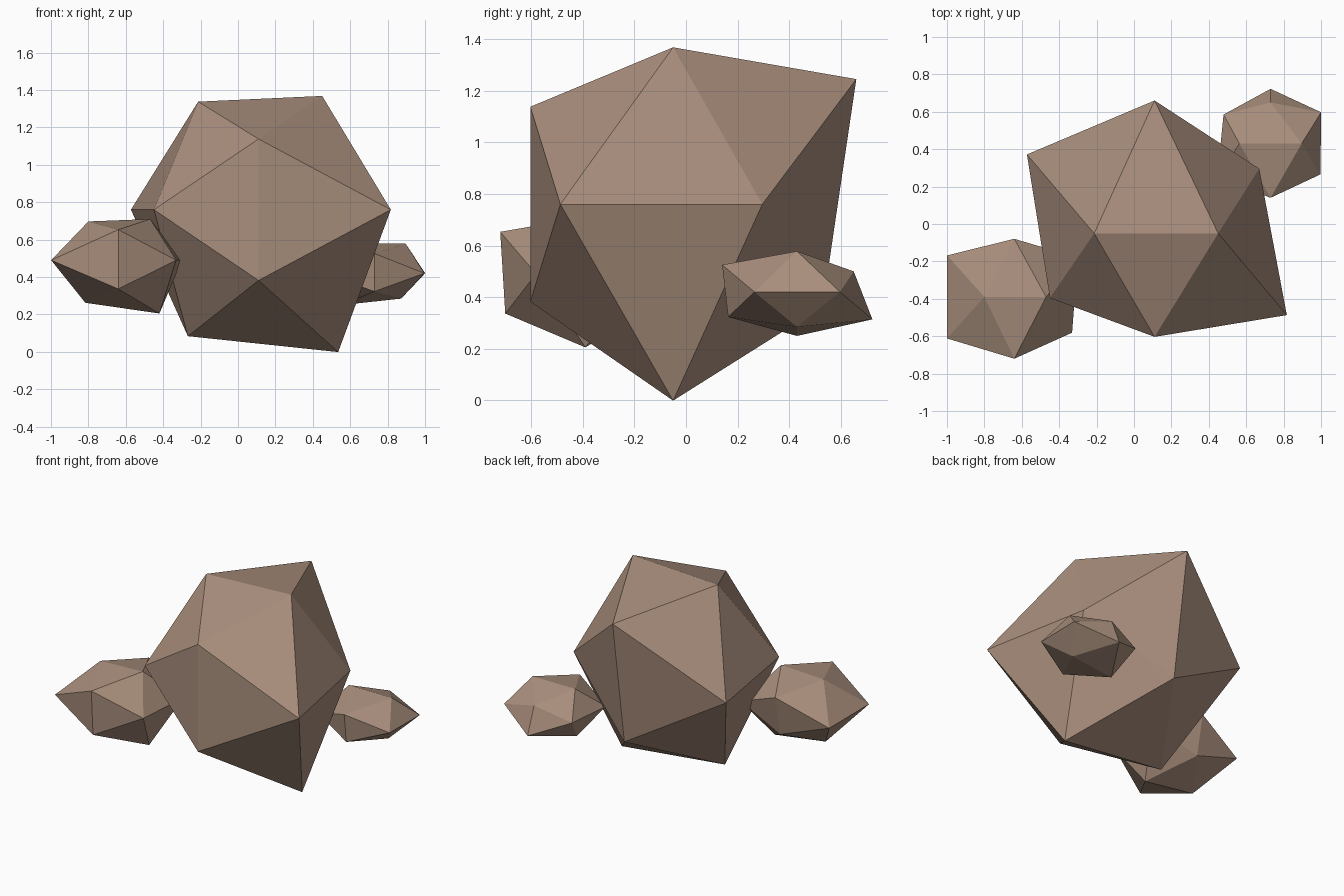
import bpy, bmesh
from mathutils import Vector

if "Cube" in bpy.data.objects:
    bpy.data.objects.remove(bpy.data.objects["Cube"])

PHI = (1 + 5 ** 0.5) / 2

stone = bpy.data.materials.new("brown_stone")
stone.diffuse_color = (0.40, 0.275, 0.205, 1)
stone.use_nodes = True
stone.node_tree.nodes["Principled BSDF"].inputs["Base Color"].default_value = stone.diffuse_color

# Icosahedron corner directions: ridge, front/back and waist groups
CORNERS = [(-1, 0, PHI), (1, 0, PHI), (-1, 0, -PHI), (1, 0, -PHI),
           (0, -PHI, 1), (0, -PHI, -1), (0, PHI, 1), (0, PHI, -1),
           (-PHI, -1, 0), (PHI, -1, 0), (-PHI, 1, 0), (PHI, 1, 0)]


def rock(name, centre, width, height, stretch):
    """Flattened icosahedron with every corner pushed in or out."""
    bm = bmesh.new()
    verts = [bm.verts.new(c) for c in CORNERS]
    bmesh.ops.convex_hull(bm, input=verts)
    for v, s in zip(verts, stretch):
        v.co = Vector((v.co.x * width, v.co.y * width, v.co.z * height)) * s
    bmesh.ops.recalc_face_normals(bm, faces=bm.faces)
    mesh = bpy.data.meshes.new(name)
    bm.to_mesh(mesh)
    bm.free()
    mesh.materials.append(stone)
    obj = bpy.data.objects.new(name, mesh)
    obj.location = centre
    bpy.context.collection.objects.link(obj)


# Large boulder
rock("large_rock", (0.11, -0.05, 0.76), 0.38, 0.42,
     [0.85, 0.895, 0.995, 1.12, 0.90, 0.90, 1.155, 0.943,
      0.91, 1.15, 1.11, 0.91])
# Smaller stones leaning on both sides
rock("left_rock", (-0.64, -0.39, 0.49), 0.20, 0.16,
     [0.80, 0.85, 0.88, 1.10, 1.02, 0.96, 0.96, 0.79,
      1.11, 0.955, 1.11, 1.05])
rock("right_rock", (0.73, 0.43, 0.42), 0.16, 0.094,
     [1.04, 1.04, 1.12, 0.89, 1.12, 1.03, 0.85, 1.13,
      1.10, 1.03, 0.97, 1.045])
